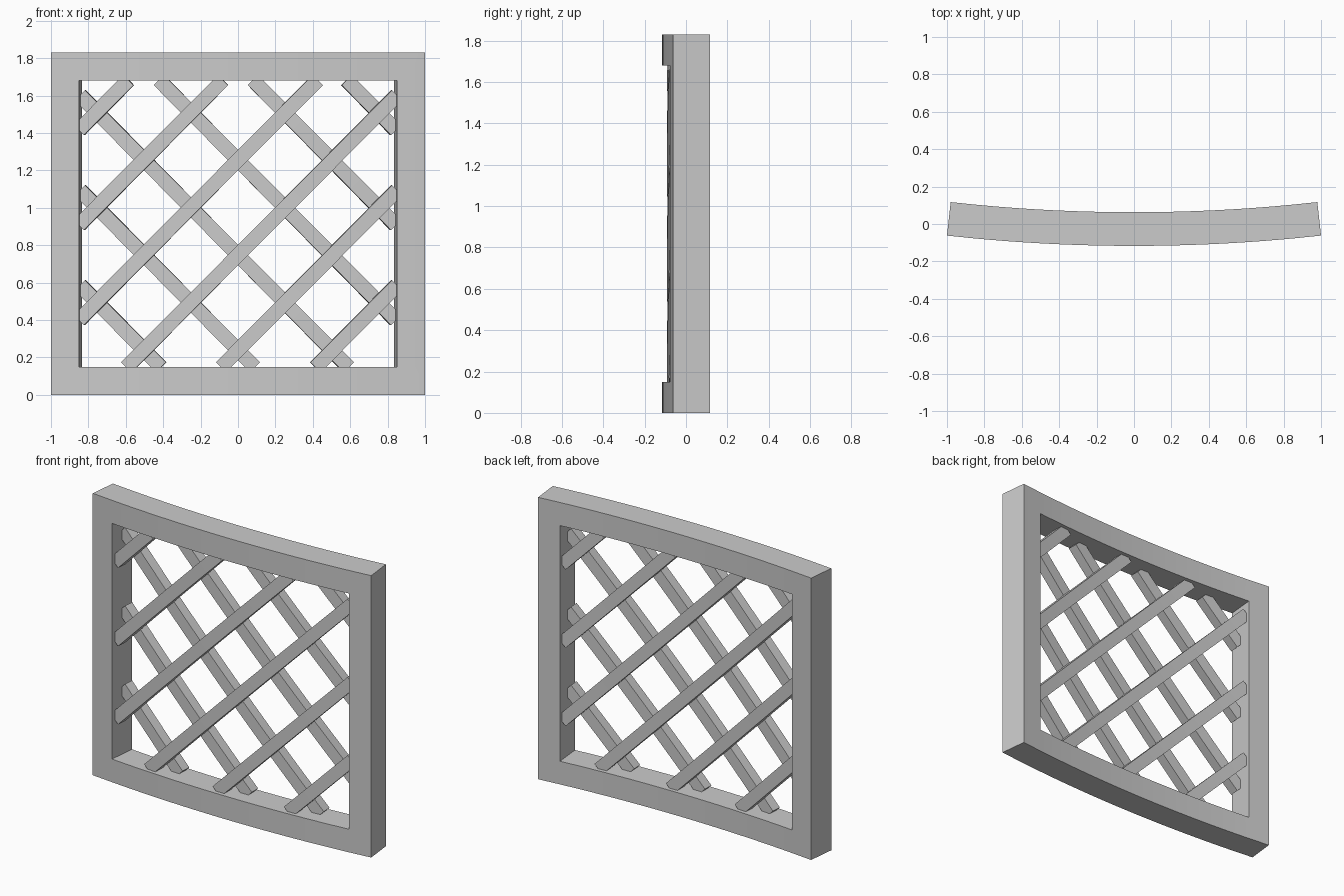
import bpy, bmesh, math
from mathutils import Matrix, Vector

if "Cube" in bpy.data.objects:
    bpy.data.objects.remove(bpy.data.objects["Cube"])

R = 9.1                      # radius of the bowed front face
DEPTH = 0.18
Y_FRONT = -0.117
HALF_W, HEIGHT, BORDER = 1.0, 1.83, 0.15
U_MAX = R * math.asin(HALF_W / R)
U_IN = U_MAX - BORDER
Z_LO, Z_HI = BORDER, HEIGHT - BORDER

grey = bpy.data.materials.new("light grey")
grey.diffuse_color = (0.6, 0.6, 0.6, 1)
grey.use_nodes = True
grey.node_tree.nodes["Principled BSDF"].inputs["Base Color"].default_value = grey.diffuse_color


def bow(co):
    """Wrap flat coordinates (u, depth, z) around the arc."""
    a, r = co.x / R, R - co.y
    return Vector((r * math.sin(a), Y_FRONT + R - r * math.cos(a), co.z))


def finish(bm, name):
    for v in bm.verts:
        v.co = bow(v.co)
    bmesh.ops.recalc_face_normals(bm, faces=bm.faces)
    me = bpy.data.meshes.new(name)
    bm.to_mesh(me)
    bm.free()
    me.materials.append(grey)
    ob = bpy.data.objects.new(name, me)
    bpy.context.collection.objects.link(ob)
    bpy.ops.object.select_all(action='DESELECT')
    ob.select_set(True)
    bpy.context.view_layer.objects.active = ob
    bpy.ops.object.shade_smooth_by_angle(angle=math.radians(30))


# Frame: flat ring of cells, extruded through the depth, then bowed
N = 24
us = [-U_MAX] + [-U_IN + 2 * U_IN * i / N for i in range(N + 1)] + [U_MAX]
zs = [0, Z_LO, Z_HI, HEIGHT]
bm = bmesh.new()
grid = [[bm.verts.new((u, 0, z)) for z in zs] for u in us]
for i in range(len(us) - 1):
    for j in range(3):
        if j == 1 and 0 < i < len(us) - 2:
            continue
        bm.faces.new((grid[i][j], grid[i + 1][j], grid[i + 1][j + 1], grid[i][j + 1]))
ext = bmesh.ops.extrude_face_region(bm, geom=bm.faces[:], use_keep_orig=True)
for g in ext["geom"]:
    if isinstance(g, bmesh.types.BMVert):
        g.co.y = DEPTH
finish(bm, "frame")


# Lattice: two layers of square-ended slats at 45 degrees
SLAT_W, SLAT_T, INSET = 0.077, 0.065, 0.025


def slat(name, c, side, depth):
    # centreline z = u + c, clipped to the opening (side = -1 mirrors it)
    u0, u1 = max(-U_IN, Z_LO - c), min(U_IN, Z_HI - c)
    length = (u1 - u0) * math.sqrt(2) + 0.008
    bm = bmesh.new()
    bmesh.ops.create_cube(bm, size=1, matrix=Matrix.Diagonal((length, SLAT_T, SLAT_W, 1)))
    steps = max(2, round(length / 0.12))
    for k in range(1, steps):
        bmesh.ops.bisect_plane(bm, geom=bm.verts[:] + bm.edges[:] + bm.faces[:],
                               plane_co=(length * (k / steps - 0.5), 0, 0), plane_no=(1, 0, 0))
    mid = (u0 + u1) / 2
    bm.transform(Matrix.Translation((side * mid, depth + SLAT_T / 2, mid + c))
                 @ Matrix.Rotation(-side * math.pi / 4, 4, 'Y'))
    finish(bm, name)


for k in range(6):
    c = -0.269 + 0.508 * k
    slat(f"front_slat_{k + 1}", c, 1, INSET)
    slat(f"back_slat_{k + 1}", c, -1, INSET + SLAT_T)
